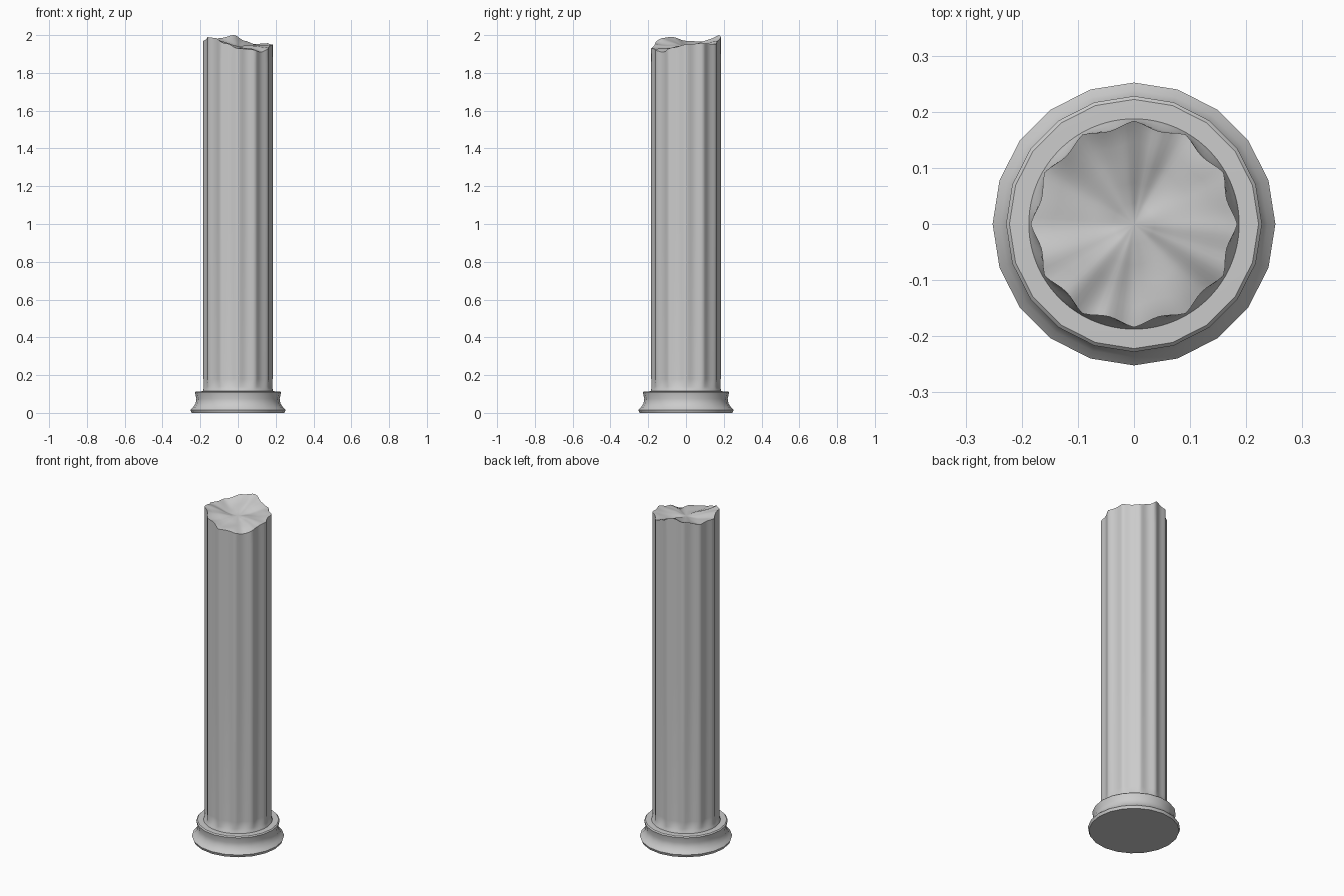
import bpy, bmesh, math

if "Cube" in bpy.data.objects:
    bpy.data.objects.remove(bpy.data.objects["Cube"])

# Broken rim: angle in degrees -> height
RIM = [(0, 1.95), (30, 1.957), (60, 1.952), (78, 1.97), (97, 2.0), (120, 1.985),
       (150, 1.965), (180, 1.97), (205, 1.99), (225, 1.985), (250, 1.955),
       (270, 1.93), (290, 1.925), (315, 1.91), (338, 1.935), (360, 1.95)]


def rim_height(a):
    d = math.degrees(a) % 360
    for (a0, z0), (a1, z1) in zip(RIM, RIM[1:]):
        if a0 <= d <= a1:
            t = (d - a0) / (a1 - a0)
            t = t * t * (3 - 2 * t)
            return z0 + (z1 - z0) * t


def flute(a, amount=1.0):
    # rounded hollows between twelve ridges
    return 0.184 - amount * 0.013 * abs(math.sin(6 * a)) ** 1.3


def loft(name, sides, rings, bottom=None, top=None):
    """Join rings (functions angle -> (radius, z)) and close the ends."""
    bm = bmesh.new()
    loops = []
    for ring in rings:
        loop = []
        for i in range(sides):
            a = 2 * math.pi * i / sides
            r, z = ring(a)
            loop.append(bm.verts.new((r * math.cos(a), r * math.sin(a), z)))
        loops.append(loop)
    for lo, hi in zip(loops, loops[1:]):
        for i in range(sides):
            j = (i + 1) % sides
            bm.faces.new((lo[i], lo[j], hi[j], hi[i]))
    if bottom is not None:
        bm.faces.new(loops[0][::-1])
    if top is not None:
        c = bm.verts.new((0, 0, top))
        for i in range(sides):
            bm.faces.new((loops[-1][i], loops[-1][(i + 1) % sides], c))
    mesh = bpy.data.meshes.new(name)
    bm.to_mesh(mesh)
    bm.free()
    ob = bpy.data.objects.new(name, mesh)
    bpy.context.collection.objects.link(ob)
    bpy.ops.object.select_all(action='DESELECT')
    ob.select_set(True)
    bpy.context.view_layer.objects.active = ob
    bpy.ops.object.shade_smooth_by_angle(angle=math.radians(40))
    return ob


# Moulded base
profile = [(0.246, 0), (0.252, 0.016), (0.238, 0.03), (0.225, 0.05), (0.221, 0.075),
           (0.228, 0.108), (0.222, 0.114), (0.17, 0.115)]
loft("column_base", 20, [lambda a, p=p: p for p in profile], bottom=0, top=0.115)

# Fluted shaft with flared foot
rings = [lambda a: (0.189, 0.11), lambda a: (0.184, 0.125),
         lambda a: (flute(a, 0.6) - 0.002, 0.14), lambda a: (flute(a), 0.18),
         lambda a: (flute(a), 1.0), lambda a: (flute(a), 1.85),
         lambda a: (flute(a), rim_height(a))]
# Hollowed, uneven broken top
CENTRE = 1.94
for s in (0.93, 0.8, 0.6, 0.4, 0.2):
    def broken(a, s=s):
        w = s ** 1.5
        z = CENTRE + (rim_height(a) - CENTRE) * w
        z += 0.005 * math.sin(3 * a + 5 * s) * s * (1 - s) * 4
        return flute(a, s) * s, z
    rings.append(broken)
loft("column_shaft", 96, rings, top=CENTRE)
